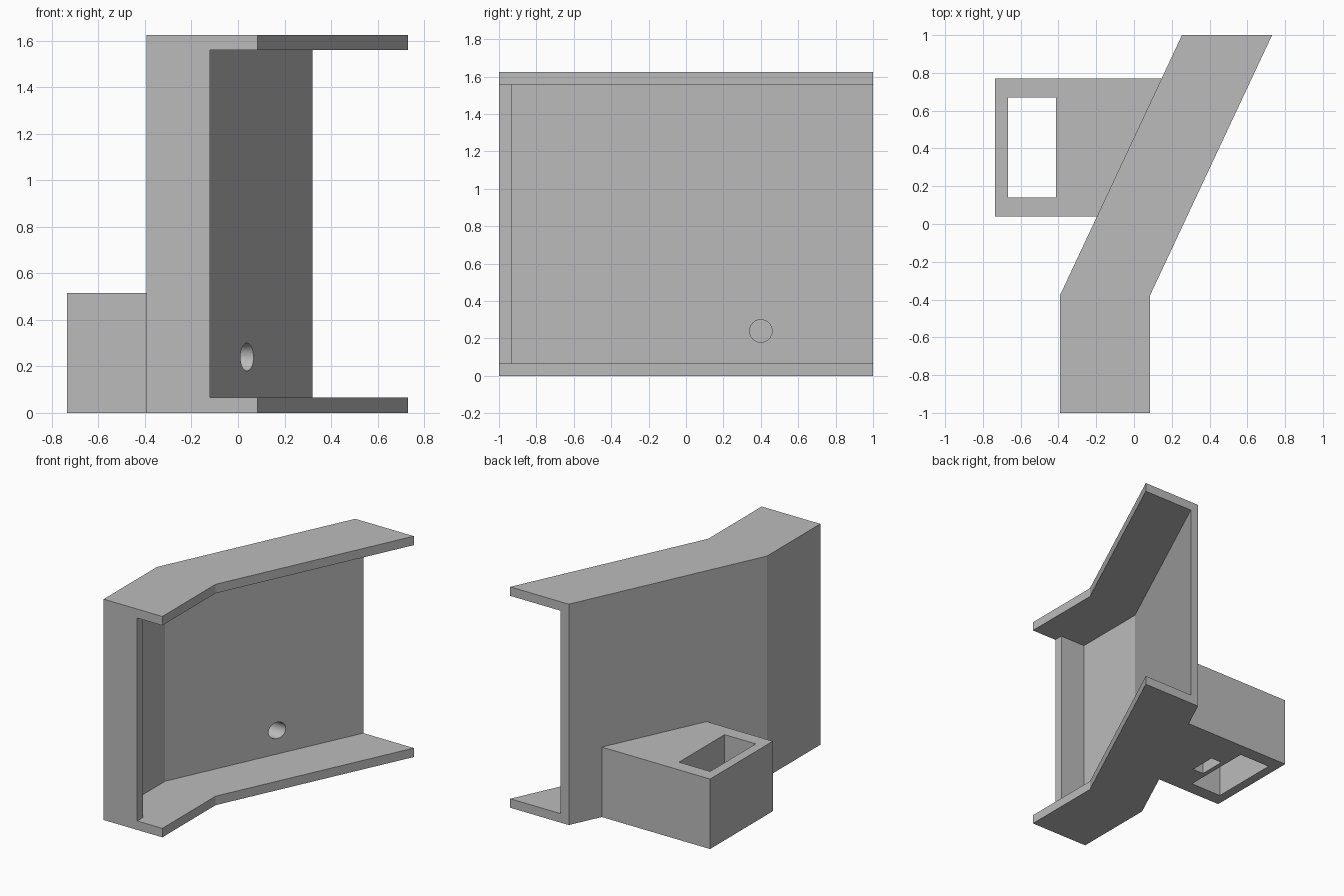
import bpy, bmesh
from math import radians, pi
from mathutils import Matrix

cube = bpy.data.objects.get("Cube")
if cube:
    bpy.data.objects.remove(cube, do_unlink=True)

grey = bpy.data.materials.new("plain grey")
grey.use_nodes = True
colour = (0.5, 0.5, 0.5, 1)
grey.diffuse_color = colour
grey.node_tree.nodes["Principled BSDF"].inputs["Base Color"].default_value = colour

HEIGHT, WALL, WIDTH = 1.625, 0.066, 0.477
LEFT, BEND, LEAN = -0.393, -0.38, 0.647


def outer_x(y):
    """Outer side of the bent wall at depth y."""
    return LEFT + max(0, y - BEND) / (1 - BEND) * LEAN


def prism(name, outline, low, high):
    """Extrude a plan outline between two heights."""
    bm = bmesh.new()
    face = bm.faces.new([bm.verts.new((x, y, low)) for x, y in outline])
    top = bmesh.ops.extrude_face_region(bm, geom=[face])["geom"]
    bmesh.ops.translate(bm, vec=(0, 0, high - low),
                        verts=[v for v in top if isinstance(v, bmesh.types.BMVert)])
    bmesh.ops.recalc_face_normals(bm, faces=bm.faces)
    return finish(name, bm)


def finish(name, bm):
    mesh = bpy.data.meshes.new(name)
    bm.to_mesh(mesh)
    bm.free()
    mesh.materials.append(grey)
    obj = bpy.data.objects.new(name, mesh)
    bpy.context.collection.objects.link(obj)
    return obj


def strip(width):
    """Bent plan outline of the given width."""
    depths = (-1, BEND, 1)
    return ([(outer_x(y) + width, y) for y in depths]
            + [(outer_x(y), y) for y in reversed(depths)])


def rect(x0, x1, y0, y1):
    return [(x0, y0), (x1, y0), (x1, y1), (x0, y1)]


def cut(obj, cutters):
    """Subtract each cutter, then smooth only the round hole."""
    bpy.ops.object.select_all(action="DESELECT")
    bpy.context.view_layer.objects.active = obj
    obj.select_set(True)
    for cutter in cutters:
        mod = obj.modifiers.new("cut", "BOOLEAN")
        mod.operation, mod.solver, mod.object = "DIFFERENCE", "EXACT", cutter
        bpy.ops.object.modifier_apply(modifier=mod.name)
    bpy.ops.object.shade_smooth_by_angle(angle=radians(20))


# Bent channel: two flanges, the wall between them and the front lip
prism("bottom_flange", strip(WIDTH), 0, WALL)
prism("top_flange", strip(WIDTH), HEIGHT - WALL, HEIGHT)
web = prism("bent_wall", strip(WALL), WALL, HEIGHT - WALL)
prism("front_lip", rect(LEFT + WALL, -0.12, -1, -1 + WALL), WALL, HEIGHT - WALL)

# Socket block on the outer side of the wall
block = prism("socket_block", [(-0.735, 0.04), (outer_x(0.04), 0.04),
                               (outer_x(0.77), 0.77), (-0.735, 0.77)], 0, 0.515)

# Cutters: through socket, nut slot from below, and screw hole
socket = prism("socket_cutter", rect(-0.666, -0.412, 0.14, 0.67), -0.1, 0.6)
slot = prism("nut_slot_cutter", rect(-0.378, -0.288, 0.3, 0.5), -0.1, 0.34)
bm = bmesh.new()
bmesh.ops.create_cone(bm, cap_ends=True, segments=48, radius1=0.06, radius2=0.06, depth=0.8,
                      matrix=Matrix.Translation((-0.1, 0.4, 0.24)) @ Matrix.Rotation(pi / 2, 4, "Y"))
hole = finish("screw_hole_cutter", bm)

cut(web, [hole])
cut(block, [socket, slot, hole])
for helper in (socket, slot, hole):
    bpy.data.objects.remove(helper, do_unlink=True)
